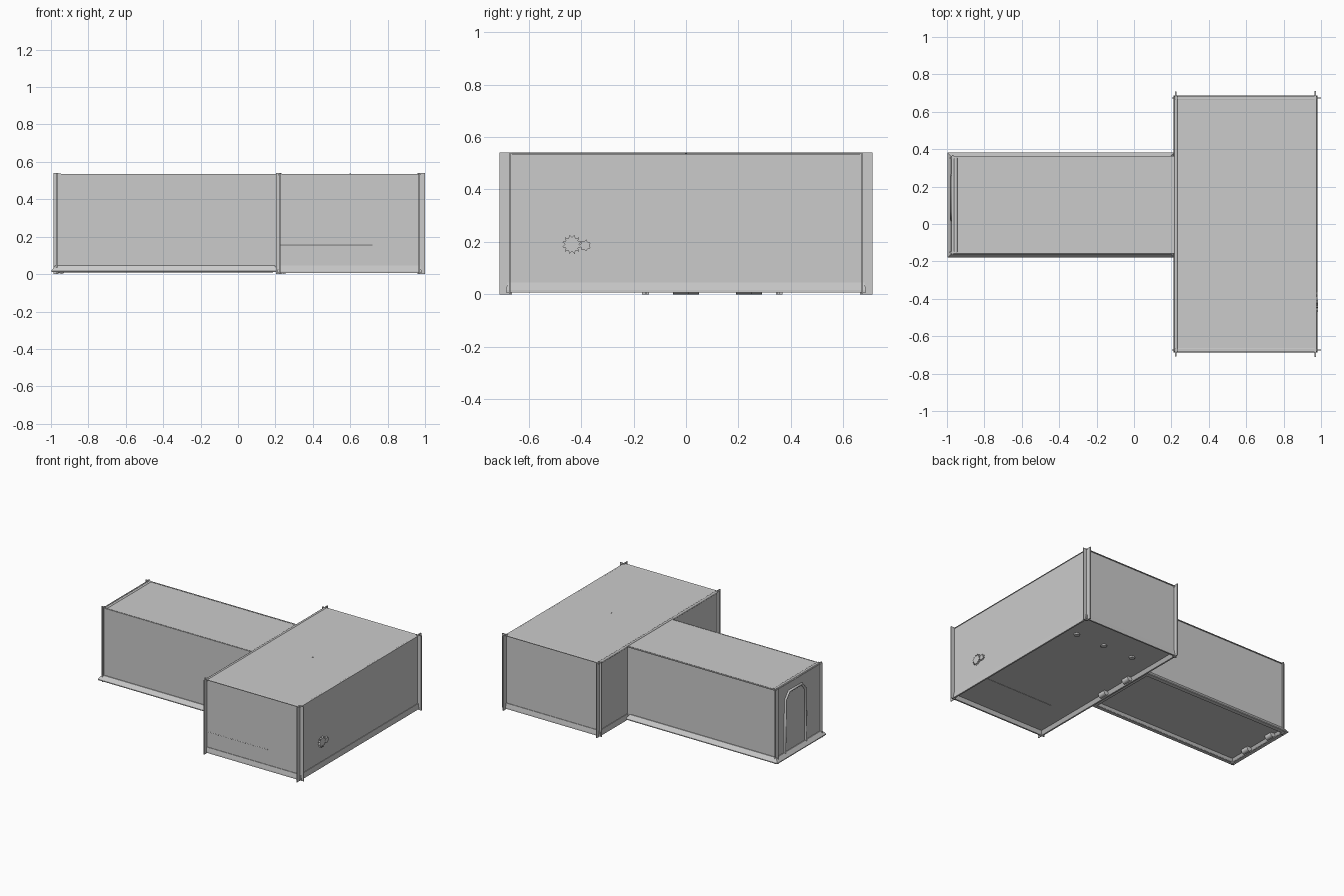
import bpy, bmesh
from math import sin, cos, pi

if "Cube" in bpy.data.objects:
    bpy.data.objects.remove(bpy.data.objects["Cube"])


def make(name, verts, faces):
    me = bpy.data.meshes.new(name)
    me.from_pydata(verts, [], faces)
    bm = bmesh.new()
    bm.from_mesh(me)
    bmesh.ops.recalc_face_normals(bm, faces=bm.faces)
    bm.to_mesh(me)
    bm.free()
    ob = bpy.data.objects.new(name, me)
    bpy.context.collection.objects.link(ob)
    return ob


def box(name, x0, x1, y0, y1, z0, z1):
    v = [(x, y, z) for z in (z0, z1) for x, y in ((x0, y0), (x1, y0), (x1, y1), (x0, y1))]
    return make(name, v, [(3, 2, 1, 0), (4, 5, 6, 7)] +
                [(i, (i + 1) % 4, (i + 1) % 4 + 4, i + 4) for i in range(4)])


def ring(name, rect, profile):
    """Sweep a closed (outward, z) profile around a rectangle with mitred corners."""
    x0, x1, y0, y1 = rect
    v, n = [], len(profile)
    for d, z in profile:
        v += [(x0 - d, y0 - d, z), (x1 + d, y0 - d, z), (x1 + d, y1 + d, z), (x0 - d, y1 + d, z)]
    f = []
    for i in range(n):
        a, b = i * 4, (i + 1) % n * 4
        f += [(a + j, a + (j + 1) % 4, b + (j + 1) % 4, b + j) for j in range(4)]
    return make(name, v, f)


def tube(name, pts, radius):
    cu = bpy.data.curves.new(name, 'CURVE')
    cu.dimensions = '3D'
    cu.bevel_depth = radius
    cu.bevel_resolution = 2
    cu.use_fill_caps = True
    sp = cu.splines.new('POLY')
    sp.points.add(len(pts) - 1)
    for p, c in zip(sp.points, pts):
        p.co = (*c, 1)
    ob = bpy.data.objects.new(name, cu)
    bpy.context.collection.objects.link(ob)
    return ob


def gear(name, y, z, r, teeth, x0, x1):
    n = teeth * 2
    v = []
    for x in (x0, x1):
        for i in range(n):
            q = r if i % 2 else r * 0.7
            a = 2 * pi * i / n
            v.append((x, y + q * cos(a), z + q * sin(a)))
    f = [tuple(range(n)), tuple(range(n, 2 * n))]
    f += [(i, (i + 1) % n, (i + 1) % n + n, i + n) for i in range(n)]
    return make(name, v, f)


def corner_trim(name, x, y, sx, sy, out_x, out_y):
    """Two crossed plates that run past the wall corner."""
    t = 0.003
    for tag, u, w in (("a", (-0.01, out_x), (-t, t)), ("b", (-t, t), (-0.01, out_y))):
        xs = sorted(x + sx * k for k in u)
        ys = sorted(y + sy * k for k in w)
        box(f"{name}_{tag}", xs[0], xs[1], ys[0], ys[1], 0, 0.54)


def arch(name, x, yc, half, top, r):
    """Door frame with chamfered head, and rounded feet below the floor."""
    tube(name, [(x, yc - half, 0.012), (x, yc - half * 0.95, top - 0.05), (x, yc - half * 0.6, top),
                (x, yc + half * 0.6, top), (x, yc + half * 0.95, top - 0.05), (x, yc + half, 0.012)], r)
    for s in (-1, 1):
        y = yc + s * half
        tube(f"{name}_foot_{s}", [(x + 0.03, y - 0.03, 0.02), (x + 0.03, y + 0.03, 0.02)], 0.02)


# Wide room: walls, floor and ceiling
X0, X1, Y, T = 0.22, 0.972, 0.677, 0.004
for s, n in ((-1, "front"), (1, "back")):
    ys = sorted((s * Y, s * (Y - T)))
    box(f"room_wall_{n}", X0, X1, ys[0], ys[1], 0.012, 0.535)
box("room_wall_right", X1 - T, X1, -Y, Y, 0.012, 0.535)
box("room_ceiling", X0, X1 + 0.004, -Y - 0.008, Y + 0.008, 0.531, 0.535)
box("room_floor", X0, X1, -Y, Y, 0.03, 0.034)

# Room wall on the corridor side, with a doorway
box("room_wall_left_front", X0, X0 + T, -Y, -0.02, 0.012, 0.535)
box("room_wall_left_back", X0, X0 + T, 0.22, Y, 0.012, 0.535)
box("room_wall_left_lintel", X0, X0 + T, -0.02, 0.22, 0.46, 0.535)

# Corridor: walls, floor and ceiling
C0, CF, CB = -0.972, -0.154, 0.356
box("corridor_wall_front", C0, X0, CF, CF + T, 0.012, 0.535)
box("corridor_wall_back", C0, X0, CB - T, CB, 0.012, 0.535)
box("corridor_wall_end", C0, C0 + T, CF, CB, 0.012, 0.535)
box("corridor_ceiling", C0 - 0.003, X0, CF - 0.004, CB + 0.008, 0.529, 0.533)
box("corridor_floor", C0, X0, CF, CB, 0.03, 0.034)

# Skirting boards, standing lower than the floor
ring("room_skirting", (X0, X1, -Y, Y),
     [(-0.008, 0.045), (0.004, 0.045), (0.009, 0.016), (0.009, 0.006), (-0.002, 0.006), (-0.016, 0.03)])
ring("corridor_skirting", (C0, 0.19, CF, CB),
     [(-0.008, 0.046), (0.006, 0.046), (0.026, 0.018), (0.026, 0.012), (-0.002, 0.01), (-0.016, 0.03)])

# Cornices along the ceiling edges
tube("room_cornice_left", [(X0 + 0.005, -Y - 0.008, 0.531), (X0 + 0.005, Y + 0.008, 0.531)], 0.009)
tube("corridor_cornice_end", [(-0.953, CF, 0.529), (-0.953, CB, 0.529)], 0.01)
for i, y in enumerate((-Y + 0.008, Y - 0.008)):
    tube(f"room_cornice_side_{i}", [(X0, y, 0.53), (X1, y, 0.53)], 0.006)
tube("room_cornice_right", [(X1 - 0.006, -Y, 0.53), (X1 - 0.006, Y, 0.53)], 0.006)

# Crossed trims at the outer corners
for sy, n in ((-1, "front"), (1, "back")):
    corner_trim(f"room_corner_right_{n}", X1 - 0.003, sy * (Y - 0.004), 1, sy, 0.031, 0.039)
    corner_trim(f"room_corner_left_{n}", X0 + 0.003, sy * (Y - 0.004), -1, sy, 0.02, 0.036)
    y = CF if sy < 0 else CB
    corner_trim(f"corridor_corner_{n}", C0 + 0.003, y - sy * 0.003, -1, sy, 0.018, 0.016)

# Arched door frames
arch("end_door_frame", C0 - 0.002, 0.14, 0.12, 0.47, 0.009)
arch("inner_door_frame", X0 - 0.005, 0.1, 0.12, 0.46, 0.012)

# Gears on the right wall
gear("large_gear", -0.435, 0.19, 0.038, 12, 0.962, 0.984)
gear("small_gear", -0.385, 0.186, 0.023, 7, 0.962, 0.982)

# Rail in the front wall, floor seam, floor studs, ceiling stud
tube("wall_rail", [(X0, -Y + 0.003, 0.155), (0.72, -Y + 0.003, 0.155)], 0.004)
box("floor_seam", 0.4, X1 - 0.01, -0.373, -0.367, 0.028, 0.032)
for i, x in enumerate((0.4, 0.64, 0.87)):
    tube(f"floor_stud_{i}", [(x, 0.455, 0.02), (x, 0.455, 0.033)], 0.02)
tube("ceiling_stud", [(0.6, 0, 0.52), (0.6, 0, 0.538)], 0.004)
